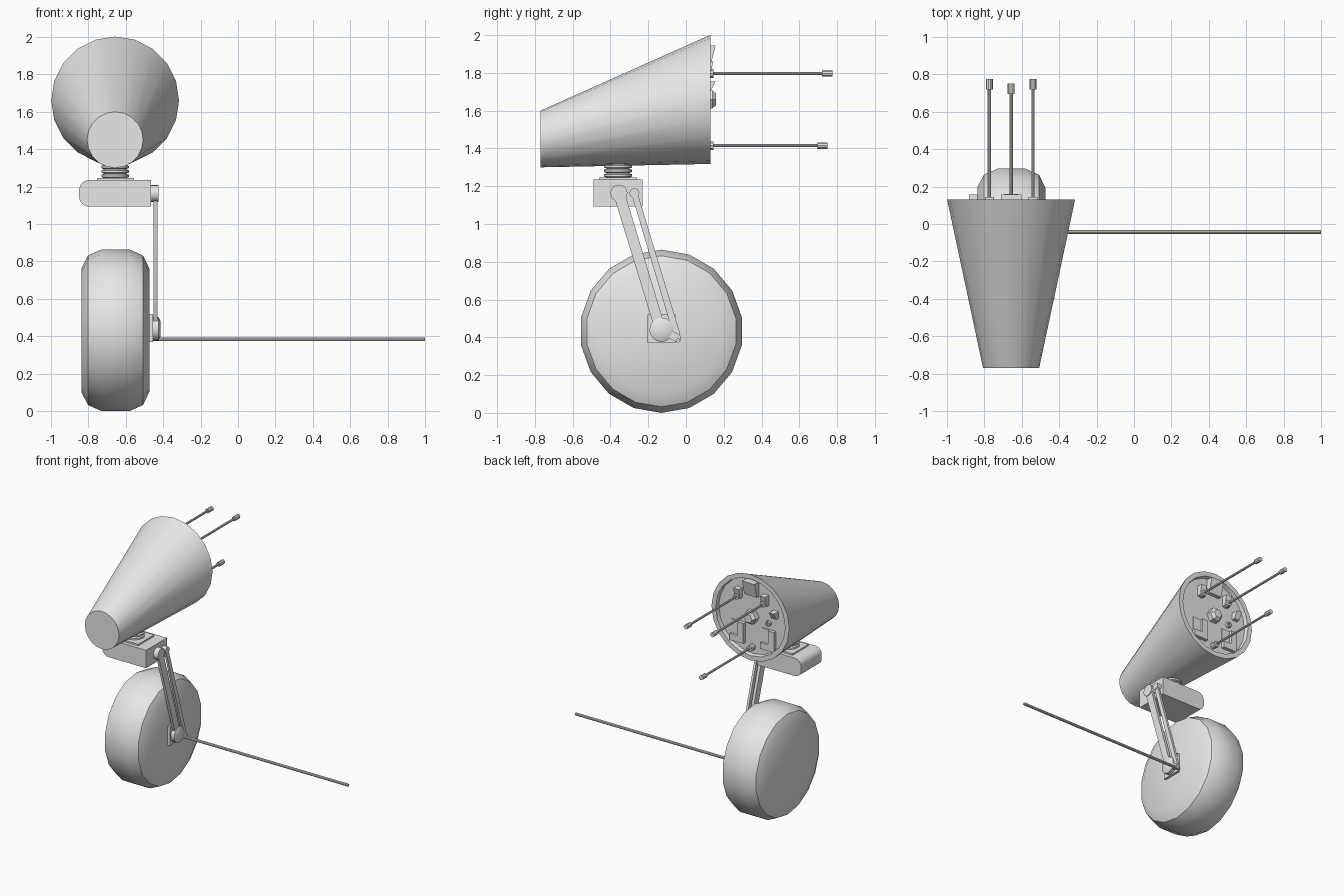
import bpy, bmesh, math
from mathutils import Vector

if "Cube" in bpy.data.objects:
    bpy.data.objects.remove(bpy.data.objects["Cube"])

grey = bpy.data.materials.new("light grey")
grey.diffuse_color = (0.8, 0.8, 0.8, 1)
grey.use_nodes = True
grey.node_tree.nodes["Principled BSDF"].inputs["Base Color"].default_value = grey.diffuse_color
HX, HZ = -0.657, 1.66          # centre of the head's rear rim
PLATE = 0.098                  # depth of the recessed rear plate


def finish(name, bm, angle=30):
    bmesh.ops.recalc_face_normals(bm, faces=bm.faces)
    me = bpy.data.meshes.new(name)
    bm.to_mesh(me)
    bm.free()
    me.materials.append(grey)
    ob = bpy.data.objects.new(name, me)
    bpy.context.collection.objects.link(ob)
    bpy.ops.object.select_all(action='DESELECT')
    bpy.context.view_layer.objects.active = ob
    ob.select_set(True)
    bpy.ops.object.shade_smooth_by_angle(angle=math.radians(angle))
    return ob


def loft(name, axis, rings, n=16, phase=0.0):
    """Closed skin through circles (x, y, z, radius) lying across an axis."""
    bm = bmesh.new()
    loops = []
    for x, y, z, r in rings:
        loop = []
        for i in range(n):
            a = math.radians(phase) + 2 * math.pi * i / n
            c, s = r * math.cos(a), r * math.sin(a)
            off = {'x': (0, c, s), 'y': (c, 0, s), 'z': (c, s, 0)}[axis]
            loop.append(bm.verts.new(Vector((x, y, z)) + Vector(off)))
        loops.append(loop)
    for a, b in zip(loops, loops[1:]):
        for i in range(n):
            j = (i + 1) % n
            bm.faces.new((a[i], a[j], b[j], b[i]))
    bm.faces.new(loops[0])
    bm.faces.new(loops[-1])
    return finish(name, bm)


def prism(name, axis, pts, lo, hi):
    """Outline extruded along x (points are y, z) or along y (points are x, z)."""
    bm = bmesh.new()
    at = (lambda p, d: (d, p[0], p[1])) if axis == 'x' else (lambda p, d: (p[0], d, p[1]))
    a = [bm.verts.new(at(p, lo)) for p in pts]
    b = [bm.verts.new(at(p, hi)) for p in pts]
    for i in range(len(pts)):
        j = (i + 1) % len(pts)
        bm.faces.new((a[i], a[j], b[j], b[i]))
    bm.faces.new(a)
    bm.faces.new(b)
    return finish(name, bm)


def rect(u0, u1, v0, v1):
    return [(u0, v0), (u1, v0), (u1, v1), (u0, v1)]


def link_outline(p, q, rp, rq, n=8):
    """Round-ended bar outline from p to q with end radii rp and rq."""
    a = math.atan2(q[1] - p[1], q[0] - p[0])
    pts = []
    for c, r, start in ((q, rq, a - math.pi / 2), (p, rp, a + math.pi / 2)):
        for i in range(n + 1):
            t = start + math.pi * i / n
            pts.append((c[0] + r * math.cos(t), c[1] + r * math.sin(t)))
    return pts


# wheel
wy, wz = -0.13, 0.432
loft("wheel", 'x', [(x, wy, wz, r) for x, r in (
    (-0.838, 0.33), (-0.802, 0.40), (-0.73, 0.432), (-0.58, 0.432),
    (-0.508, 0.40), (-0.474, 0.33))], 18, 10)

# head: slanted cone with a recessed rear plate
loft("head", 'y', [(HX, -0.77, 1.45, 0.15), (HX, 0.13, HZ, 0.342),
                   (HX, 0.13, HZ, 0.305), (HX, PLATE, HZ, 0.30)], 20, 90)

# ribbed neck
neck = []
for i in range(5):
    z = 1.245 + i * 0.024
    neck += [(z, 0.058), (z + 0.006, 0.074), (z + 0.018, 0.074), (z + 0.024, 0.058)]
loft("neck", 'z', [(HX, -0.36, z, r) for z, r in neck], 16)
prism("neck_base", 'x', rect(-0.46, -0.26, 1.23, 1.247), -0.755, -0.555)

# body block with a rounded left end
body = [(-0.465, 1.093), (-0.465, 1.235)]
for cz, start in ((1.18, 90), (1.148, 180)):
    for i in range(7):
        t = math.radians(start + 15 * i)
        body.append((-0.795 + 0.055 * math.cos(t), cz + 0.055 * math.sin(t)))
prism("body_block", 'y', body, -0.49, -0.23)

# leg linkage
loft("main_pivot", 'x', [(-0.47, -0.355, 1.163, 0.045), (-0.425, -0.355, 1.163, 0.045)])
loft("small_pivot", 'x', [(-0.47, -0.273, 1.163, 0.026), (-0.428, -0.273, 1.163, 0.026)])
prism("main_leg", 'x', link_outline((-0.355, 1.163), (-0.135, 0.44), 0.03, 0.028), -0.452, -0.430)
prism("rear_leg", 'x', link_outline((-0.273, 1.163), (-0.05, 0.42), 0.016, 0.018), -0.450, -0.432)

# wheel hub
prism("hub_plate", 'x', rect(-0.205, -0.055, 0.37, 0.52), -0.48, -0.455)
loft("hub", 'x', [(x, -0.13, 0.44, r) for x, r in (
    (-0.46, 0.064), (-0.425, 0.064), (-0.414, 0.04))])
prism("hub_crank", 'x', link_outline((-0.13, 0.44), (-0.045, 0.395), 0.025, 0.02), -0.445, -0.422)

# long side rod
loft("side_rod", 'x', [(-0.46, -0.042, 0.384, 0.011), (1.0, -0.042, 0.384, 0.011)], 10)

# three rear antennas with thicker tips
for x, z, tip in ((-0.773, 1.797, 0.775), (-0.54, 1.797, 0.775), (-0.657, 1.415, 0.75)):
    loft("antenna", 'y', [(x, y, z, r) for y, r in (
        (PLATE - 0.005, 0.024), (0.145, 0.024), (0.145, 0.009), (tip - 0.055, 0.009),
        (tip - 0.055, 0.018), (tip, 0.018))], 10)

# brackets behind the two upper antennas
for x in (-0.773, -0.54):
    prism("antenna_bracket", 'x', [(PLATE - 0.005, 1.78), (0.125, 1.78), (0.145, 1.86),
                                   (PLATE - 0.005, 1.86)], x - 0.024, x + 0.024)

# wedge tabs on the rear plate
for x, w, z0, z1 in ((HX, 0.055, 1.83, 1.945), (-0.86, 0.022, 1.70, 1.755)):
    prism("rear_tab", 'x', [(PLATE - 0.005, z0), (0.128, z0), (0.157, z1), (PLATE - 0.005, z1)],
          x - w, x + w)

# centre knob and small port
loft("centre_knob", 'y', [(HX, y, 1.66, r) for y, r in (
    (PLATE - 0.005, 0.055), (0.14, 0.055), (0.16, 0.035))], 6)
loft("small_port", 'y', [(-0.80, y, 1.64, r) for y, r in (
    (PLATE - 0.005, 0.022), (0.118, 0.022), (0.118, 0.012), (0.106, 0.012))], 12)

# L-shaped panels low on the rear plate
for x in (-0.80, -0.53):
    u0, u1, v0, v1 = x - 0.06, x + 0.06, 1.43, 1.59
    prism("rear_panel", 'y', [(u0, v0), (u1, v0), (u1, v0 + 0.05), (u0 + 0.05, v0 + 0.05),
                              (u0 + 0.05, v1), (u0, v1)], PLATE - 0.005, 0.125)
    prism("panel_back", 'y', rect(u0, u1, v0, v1), PLATE - 0.005, PLATE + 0.008)
